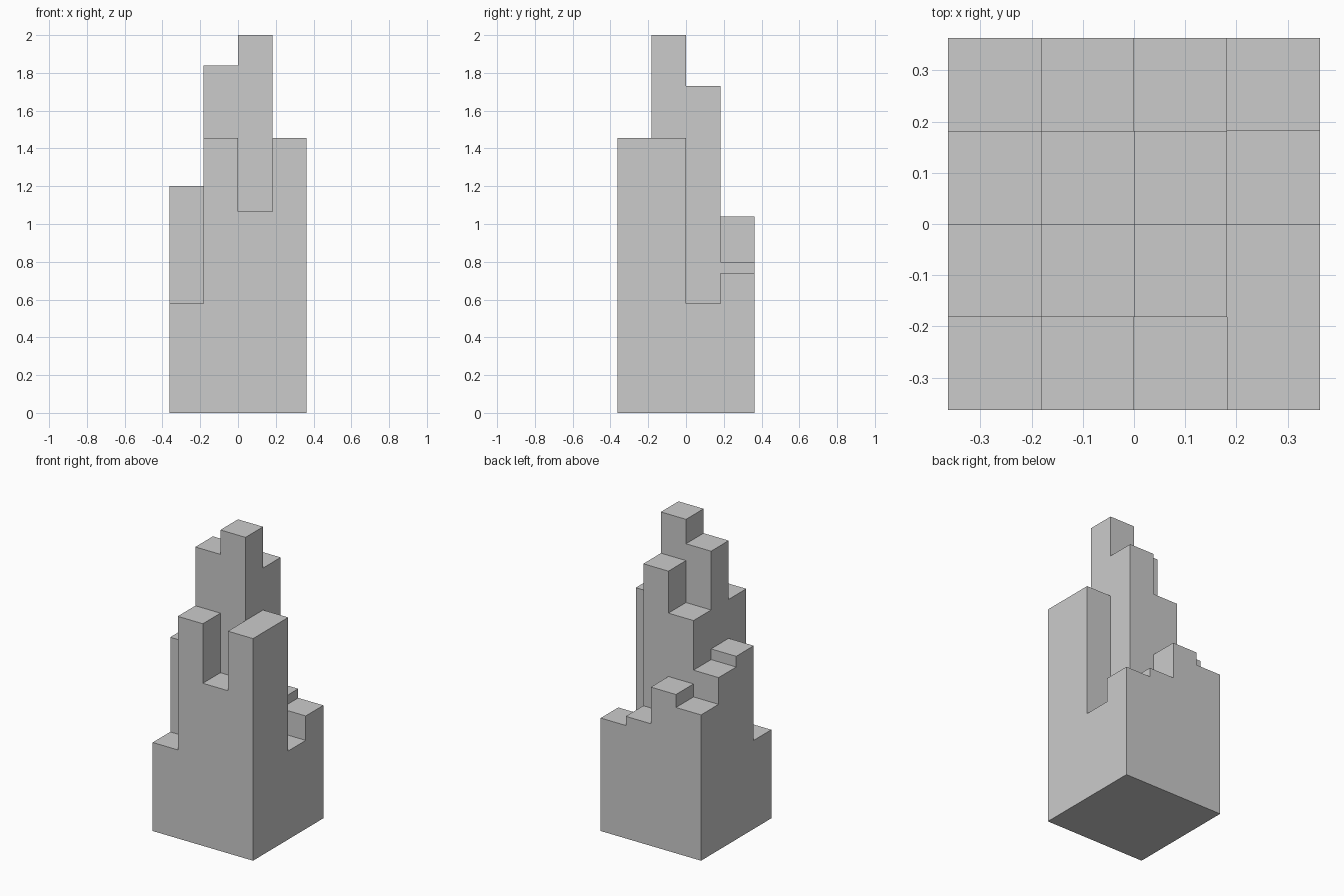
import bpy, bmesh

if "Cube" in bpy.data.objects:
    bpy.data.objects.remove(bpy.data.objects["Cube"])

CELL = 2 / 11          # side of one square column
HALF = 2 * CELL
# column heights: rows front to back, each left to right
HEIGHTS = [
    [0.58, 1.455, 1.065, 1.455],
    [1.20, 1.84, 2.00, 1.455],
    [1.13, 1.455, 1.73, 0.58],
    [0.955, 1.04, 0.80, 0.74],
]
LEVELS = sorted({0.0, *(h for row in HEIGHTS for h in row)})


def height(i, j):
    return HEIGHTS[j][i] if 0 <= i < 4 and 0 <= j < 4 else 0.0


bm = bmesh.new()


def quad(*points):
    bm.faces.new([bm.verts.new(p) for p in points])


for j in range(4):
    for i in range(4):
        h = height(i, j)
        x0, y0 = i * CELL - HALF, j * CELL - HALF
        x1, y1 = x0 + CELL, y0 + CELL
        # roof and underside of the column
        quad((x0, y0, h), (x1, y0, h), (x1, y1, h), (x0, y1, h))
        quad((x0, y1, 0), (x1, y1, 0), (x1, y0, 0), (x0, y0, 0))
        # walls exposed above each neighbour, split at shared levels
        sides = [(0, -1, (x0, y0), (x1, y0)), (1, 0, (x1, y0), (x1, y1)),
                 (0, 1, (x1, y1), (x0, y1)), (-1, 0, (x0, y1), (x0, y0))]
        for di, dj, a, b in sides:
            low = height(i + di, j + dj)
            for z0, z1 in zip(LEVELS, LEVELS[1:]):
                if z0 >= low and z1 <= h:
                    quad((*a, z0), (*b, z0), (*b, z1), (*a, z1))

# weld into one shell and merge the flat pieces
bmesh.ops.remove_doubles(bm, verts=bm.verts, dist=1e-4)
bmesh.ops.dissolve_limit(bm, angle_limit=0.01, verts=bm.verts, edges=bm.edges)

mesh = bpy.data.meshes.new("stepped_tower")
bm.to_mesh(mesh)
bm.free()
tower = bpy.data.objects.new("stepped_tower", mesh)
bpy.context.collection.objects.link(tower)
